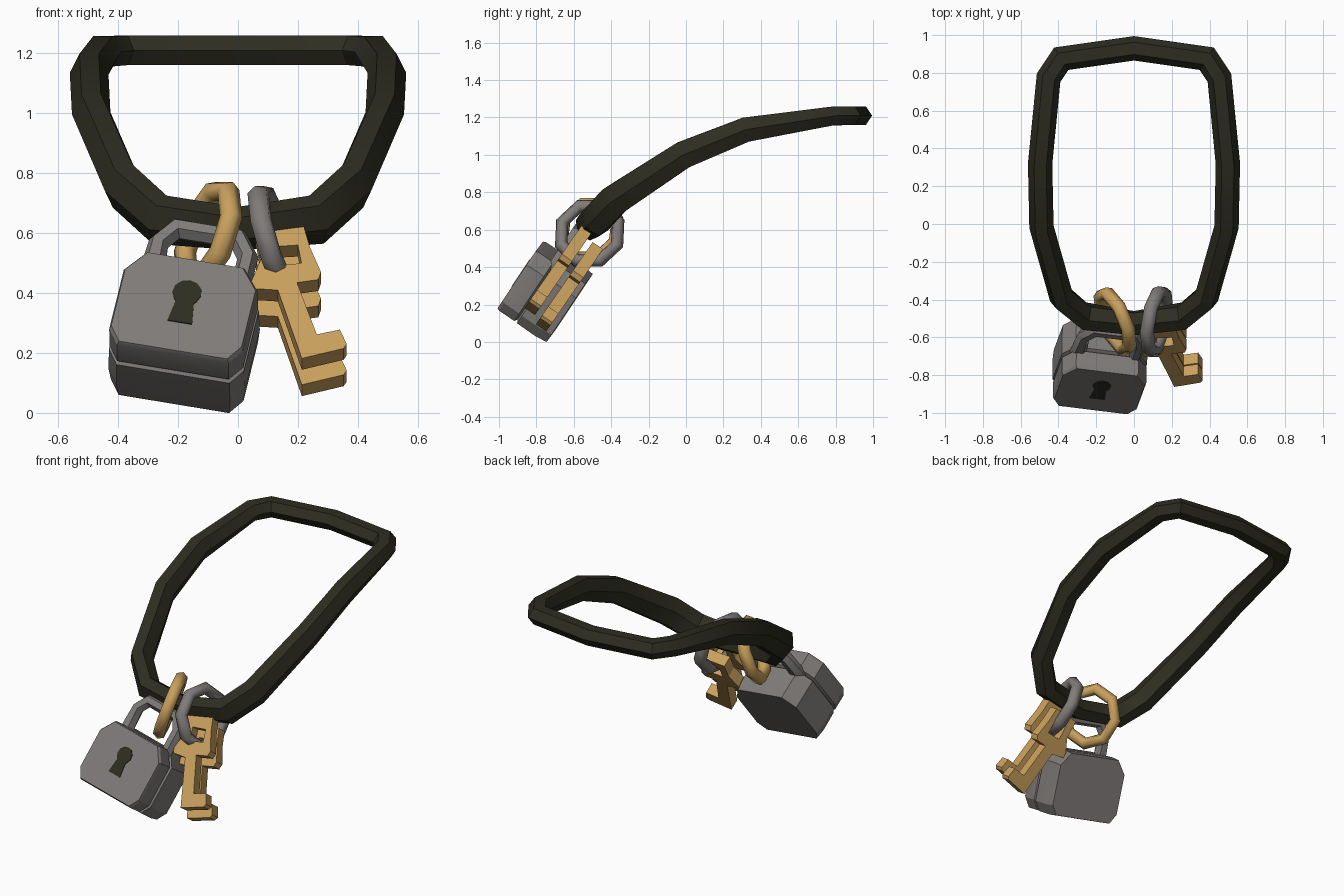
import bpy, bmesh, math
from mathutils import Vector, Matrix

cube = bpy.data.objects.get("Cube")
if cube:
    bpy.data.objects.remove(cube, do_unlink=True)


def material(name, rgb):
    m = bpy.data.materials.new(name)
    m.use_nodes = True
    m.diffuse_color = (*rgb, 1)
    bsdf = m.node_tree.nodes["Principled BSDF"]
    bsdf.inputs["Base Color"].default_value = (*rgb, 1)
    bsdf.inputs["Roughness"].default_value = 0.7
    return m


OLIVE = material("dark_olive", (0.026, 0.026, 0.015))
STEEL = material("grey_steel", (0.215, 0.2, 0.193))
BRASS = material("warm_brass", (0.58, 0.35, 0.11))


def finish(name, bm, mat, matrix=None, angle=35):
    bmesh.ops.recalc_face_normals(bm, faces=bm.faces)
    me = bpy.data.meshes.new(name)
    bm.to_mesh(me)
    bm.free()
    ob = bpy.data.objects.new(name, me)
    bpy.context.collection.objects.link(ob)
    me.materials.append(mat)
    if matrix:
        ob.matrix_world = matrix
    bpy.ops.object.select_all(action='DESELECT')
    ob.select_set(True)
    bpy.context.view_layer.objects.active = ob
    bpy.ops.object.shade_smooth_by_angle(angle=math.radians(angle))


def loft(bm, rings, closed=False):
    """Skin equal rings of points; cap the ends unless closed."""
    vs = [[bm.verts.new(p) for p in r] for r in rings]
    n = len(vs[0])
    for i in range(len(vs) if closed else len(vs) - 1):
        a, b = vs[i], vs[(i + 1) % len(vs)]
        for j in range(n):
            k = (j + 1) % n
            bm.faces.new((a[j], a[k], b[k], b[j]))
    if not closed:
        bm.faces.new(vs[0])
        bm.faces.new(vs[-1])


def sweep(path, normals, wide, talls, closed):
    """Carry a hexagonal section of varying height along a mitred path."""
    rings, n = [], len(path)
    for i, p in enumerate(path):
        before = path[i - 1] if closed or i else p
        after = path[(i + 1) % n] if closed or i < n - 1 else p
        d1, d2 = (p - before).normalized(), (after - p).normalized()
        t = (d1 + d2).normalized()
        side = t.cross(normals[i]).normalized()
        up = side.cross(t)
        mitre = 1 / max(0.75, t.dot(d2))
        ring = []
        for k in range(6):
            a = math.tau * k / 6
            ring.append(p + side * math.cos(a) * wide * mitre
                        + up * math.sin(a) * talls[i] / math.sin(math.pi / 3))
        rings.append(ring)
    bm = bmesh.new()
    loft(bm, rings, closed)
    return bm


# Cord loop: half the path with section tilt and half height, then mirrored
half = [(0, 0.93, 1.21, 0, 0.049), (0.385, 0.875, 1.21, 0, 0.049),
        (0.452, 0.775, 1.207, 0.1, 0.05), (0.497, 0.32, 1.135, 0.3, 0.066),
        (0.49, -0.015, 1.0, 0.5, 0.073), (0.385, -0.385, 0.757, 0.6, 0.082),
        (0.262, -0.488, 0.645, 0.6, 0.08), (0, -0.525, 0.615, 0.6, 0.066)]
loop = half + [(-p[0], *p[1:]) for p in half[-2:0:-1]]
path = [Vector(p[:3]) for p in loop]
normals = [Vector((0, -math.sin(p[3]), math.cos(p[3]))) for p in loop]
finish("cord_loop", sweep(path, normals, 0.064, [p[4] for p in loop], True), OLIVE)

# Padlock frame: x across, y towards its back, z up the lock
up = Vector((0.2, 0.54, 0.81)).normalized()
across = Vector((0.97, -0.12, -0.16))
across = (across - up * across.dot(up)).normalized()
back = up.cross(across)
frame = Matrix((across, back, up)).transposed().to_4x4()
frame.translation = (-0.18, -0.885, 0.36)


def lock_outline(depth, inset):
    w, h, top, low = 0.228 - inset, 0.19 - inset, 0.08, 0.038
    right = [(w - low, -h), (w, -h + low * 1.5), (w, h - top), (w - top * 0.75, h)]
    pts = right + [(-x, z) for x, z in reversed(right)]
    return [(x, depth, z) for x, z in pts]


# Padlock body: two shells with a fine groove between them
bm = bmesh.new()
loft(bm, [lock_outline(d, i) for d, i in
          [(0, 0.006), (0.015, 0), (0.112, 0), (0.122, 0.014),
           (0.132, -0.002), (0.25, -0.004), (0.318, 0.002)]])
finish("padlock_body", bm, STEEL, frame, 25)

# Shackle
bow = [(0.152, 0.15), (0.152, 0.31), (0.105, 0.378)]
bow += [(-x, z) for x, z in reversed(bow)]
path = [Vector((x, 0.13, z)) for x, z in bow]
finish("padlock_shackle", sweep(path, [Vector((0, 1, 0))] * len(path), 0.034,
                                [0.034] * len(path), False), STEEL, frame)

# Keyhole plate
slot = [(0.031, 0.01), (0.042, -0.072)]
arc = [(0.049 * math.cos(a), 0.05 + 0.049 * math.sin(a))
       for a in [math.radians(-40 + 260 * i / 8) for i in range(9)]]
hole = [(-x, z) for x, z in slot] + slot[::-1] + arc
bm = bmesh.new()
loft(bm, [[(x, d, z) for x, z in hole] for d in (-0.004, 0.003)])
finish("keyhole", bm, OLIVE, frame)


# Linking rings
def link_ring(name, centre, axis, mat):
    bm = bmesh.new()
    rings = []
    for i in range(8):
        a = math.tau * (i + 0.5) / 8
        out = Vector((math.cos(a), math.sin(a), 0))
        ring = []
        for k in range(6):
            b = math.tau * k / 6
            ring.append(out * (0.164 + 0.036 * math.cos(b))
                        + Vector((0, 0, 0.038 * math.sin(b))))
        rings.append(ring)
    loft(bm, rings, True)
    m = Vector(axis).to_track_quat('Z', 'Y').to_matrix().to_4x4()
    m.translation = centre
    finish(name, bm, mat, m, 65)


link_ring("brass_ring", (-0.1, -0.515, 0.595), (1, 0.42, -0.36), BRASS)
link_ring("steel_ring", (0.12, -0.515, 0.58), (1, -0.17, 0.29), STEEL)

# Keys: one sloping outline with a hole, thickened towards the back
outline = [(0.06, 0.6), (0.22, 0.622), (0.24, 0.553), (0.277, 0.47), (0.268, 0.445),
           (0.197, 0.435), (0.263, 0.262), (0.34, 0.278), (0.363, 0.23),
           (0.352, 0.215), (0.213, 0.182), (0.133, 0.41), (0.05, 0.415),
           (0.045, 0.44), (0.075, 0.51)]
eye = [(0.125, 0.49), (0.212, 0.5), (0.2, 0.56), (0.115, 0.555)]


def key(name, offset):
    bm = bmesh.new()
    edges = []
    for pts in (outline, eye):
        vs = [bm.verts.new((x, -0.85 + 0.69 * (z - 0.2), z)) for x, z in pts]
        edges += [bm.edges.new((vs[i - 1], vs[i])) for i in range(len(vs))]
    bmesh.ops.triangle_fill(bm, edges=edges, use_beauty=True)
    ext = bmesh.ops.extrude_face_region(bm, geom=bm.faces[:], use_keep_orig=True)
    moved = [g for g in ext["geom"] if isinstance(g, bmesh.types.BMVert)]
    bmesh.ops.translate(bm, verts=moved, vec=(0, 0.055, -0.038))
    finish(name, bm, BRASS, Matrix.Translation(offset), 25)


key("front_key", (0, 0, 0))
key("back_key", (0, 0.06, -0.088))
